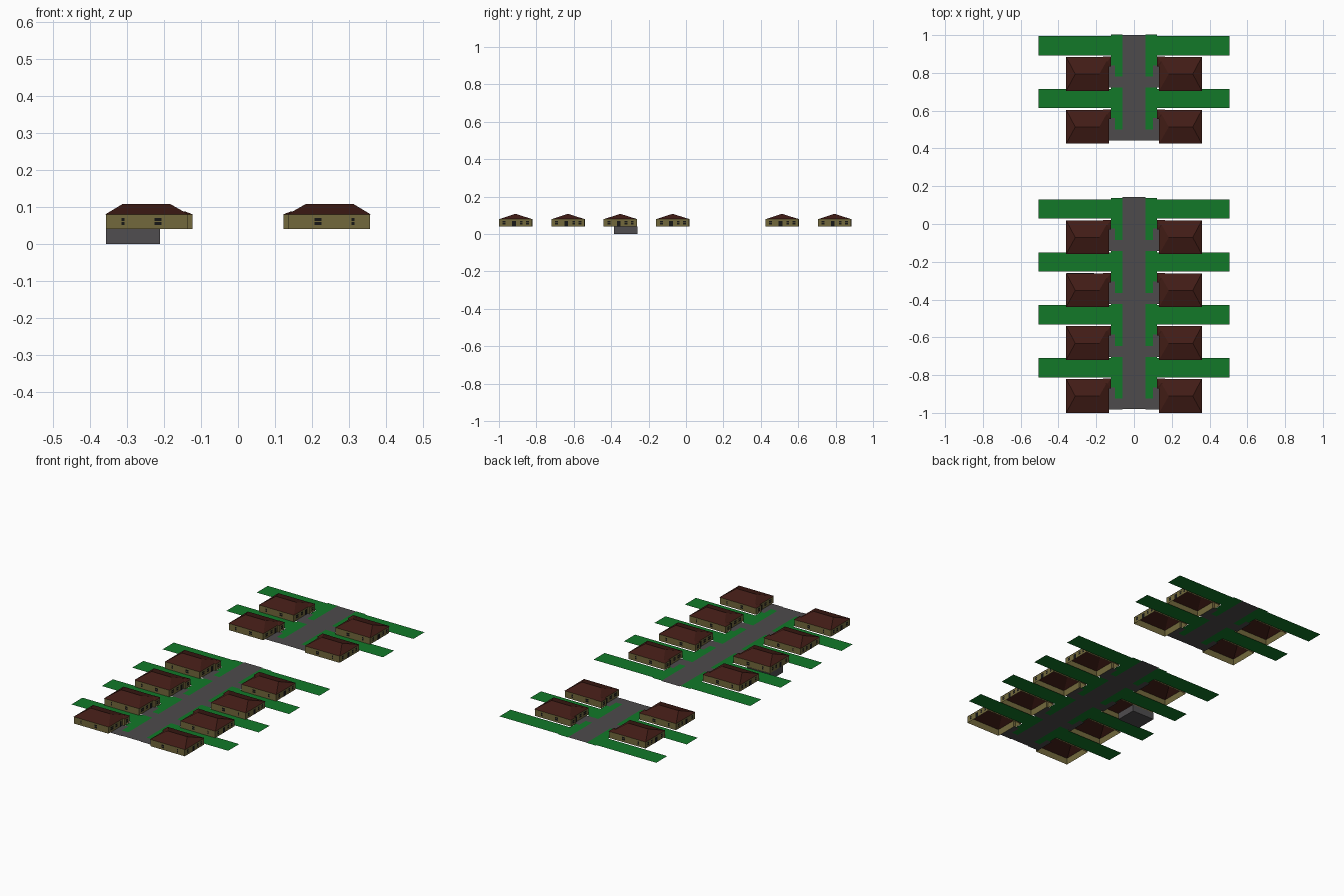
import bpy

if "Cube" in bpy.data.objects:
    bpy.data.objects.remove(bpy.data.objects["Cube"])

def material(name, rgb):
    m = bpy.data.materials.new(name)
    m.diffuse_color = (*rgb, 1)
    m.use_nodes = True
    m.node_tree.nodes["Principled BSDF"].inputs["Base Color"].default_value = m.diffuse_color
    return m

BRICK = material("tan_wall", (0.17, 0.14, 0.045))
TILE = material("roof_brown", (0.055, 0.012, 0.008))
GRASS = material("grass", (0.006, 0.19, 0.022))
ROAD = material("asphalt", (0.075, 0.07, 0.072))
GLASS = material("dark_glass", (0.008, 0.008, 0.008))
BASE = material("basement_grey", (0.08, 0.075, 0.08))

G, EAVE, RIDGE = 0.04, 0.079, 0.108      # ground, eave and ridge heights
DEPTH = 0.177                            # house size along the street
IN, OUT = 0.135, 0.357                   # street side and rear of the house
ROWS = [-1.0, -0.72, -0.44, -0.16, 0.425, 0.705]

class Part:
    """Collects polygons and turns them into one object."""
    def __init__(self):
        self.v, self.f = [], []

    def poly(self, *pts):
        n = len(self.v)
        self.v += pts
        self.f.append(tuple(range(n, n + len(pts))))

    def flat(self, x0, x1, y0, y1, z=G):
        self.poly((x0, y0, z), (x1, y0, z), (x1, y1, z), (x0, y1, z))

    def wall(self, a, b, z0, z1):
        self.poly((*a, z0), (*b, z0), (*b, z1), (*a, z1))

    def build(self, name, mat, side=1):
        verts = [(x * side, y, z) for x, y, z in self.v]
        faces = self.f if side > 0 else [f[::-1] for f in self.f]
        me = bpy.data.meshes.new(name)
        me.from_pydata(verts, [], faces)
        me.materials.append(mat)
        ob = bpy.data.objects.new(name, me)
        bpy.context.collection.objects.link(ob)
        return ob

def house(y, side):
    y1, pa, pb, px = y + DEPTH, y + 0.13, y + DEPTH + 0.002, 0.123
    # walls, open underneath, with a projecting street-side bay
    w = Part()
    path = [(IN, y), (OUT, y), (OUT, y1), (IN, pb), (px, pb), (px, pa), (IN, pa), (IN, y)]
    for a, b in zip(path, path[1:]):
        w.wall(a, b, G, EAVE)
    w.build("house_walls", BRICK, side)

    # hipped roof plus small hip over the bay
    r = Part()
    e, ym = 0.002, y + DEPTH / 2
    a, b = (IN - e, y - e + 0.002, EAVE), (OUT + e, y - e + 0.002, EAVE)
    c, d = (OUT + e, y1 + e, EAVE), (IN - e, y1 + e, EAVE)
    p, q = (0.184, ym, RIDGE), (0.311, ym, RIDGE)
    r.poly(a, b, q, p)
    r.poly(b, c, q)
    r.poly(c, d, p, q)
    r.poly(d, a, p)
    pm = (pa + pb) / 2
    s, t = (0.142, pm, 0.087), (0.165, pm, 0.087)
    k = [(px - e, pa, EAVE), (px - e, pb + e, EAVE), (0.165, pb + e, EAVE), (0.165, pa, EAVE)]
    r.poly(k[1], k[0], s)
    r.poly(k[0], k[3], t, s)
    r.poly(k[2], k[1], s, t)
    r.build("house_roof", TILE, side)

    # windows (two panes) and doors set just proud of the walls
    o, g = 0.0006, Part()
    def window(a, b):
        g.wall(a, b, 0.051, 0.0595)
        g.wall(a, b, 0.0615, 0.07)
    for x0, x1 in ((0.207, 0.225), (0.307, 0.315)):
        window((x0, y - o), (x1, y - o))
        window((x1, y1 + o + 0.001), (x0, y1 + o + 0.001))
    for d0, d1 in ((0.02, 0.036), (0.112, 0.126), (0.145, 0.16)):
        window((OUT + o, y + d0), (OUT + o, y + d1))
    g.wall((OUT + o, y + 0.07), (OUT + o, y + 0.09), G, 0.07)
    window((IN - o, y + 0.045), (IN - o, y + 0.02))
    window((IN - o, y + 0.085), (IN - o, y + 0.065))
    g.wall((IN - o, y + 0.12), (IN - o, y + 0.104), G, 0.07)
    window((px - o, pa + 0.033), (px - o, pa + 0.015))
    g.build("house_windows", GLASS, side)

def plot(y, side):
    # side lawn and front lawn beside the road
    lawn = Part()
    lawn.flat(0.122, 0.505, y + 0.188, y + 0.29)
    lawn.flat(0.06, 0.122, y + 0.135, y + 0.297)
    lawn.flat(0.06, 0.1, y + 0.075, y + 0.135)
    lawn.build("lawn", GRASS, side)
    # driveway and path to the door
    drive = Part()
    drive.flat(0.06, IN, y + 0.017, y + 0.075)
    drive.flat(0.1, IN, y + 0.075, y + 0.135)
    drive.build("driveway", ROAD, side)

for y in ROWS:
    for side in (1, -1):
        house(y, side)
        plot(y, side)

# street, in two separate blocks
for y0, y1 in ((-0.98, 0.142), (0.443, 1.0)):
    street = Part()
    street.flat(-0.06, 0.06, y0, y1)
    street.build("street", ROAD)

# basement under one house
bpy.ops.mesh.primitive_cube_add(size=1, location=(-0.284, -0.322, G / 2))
base = bpy.context.object
base.name = "basement"
base.scale = (0.146, 0.125, G)
base.data.materials.append(BASE)
